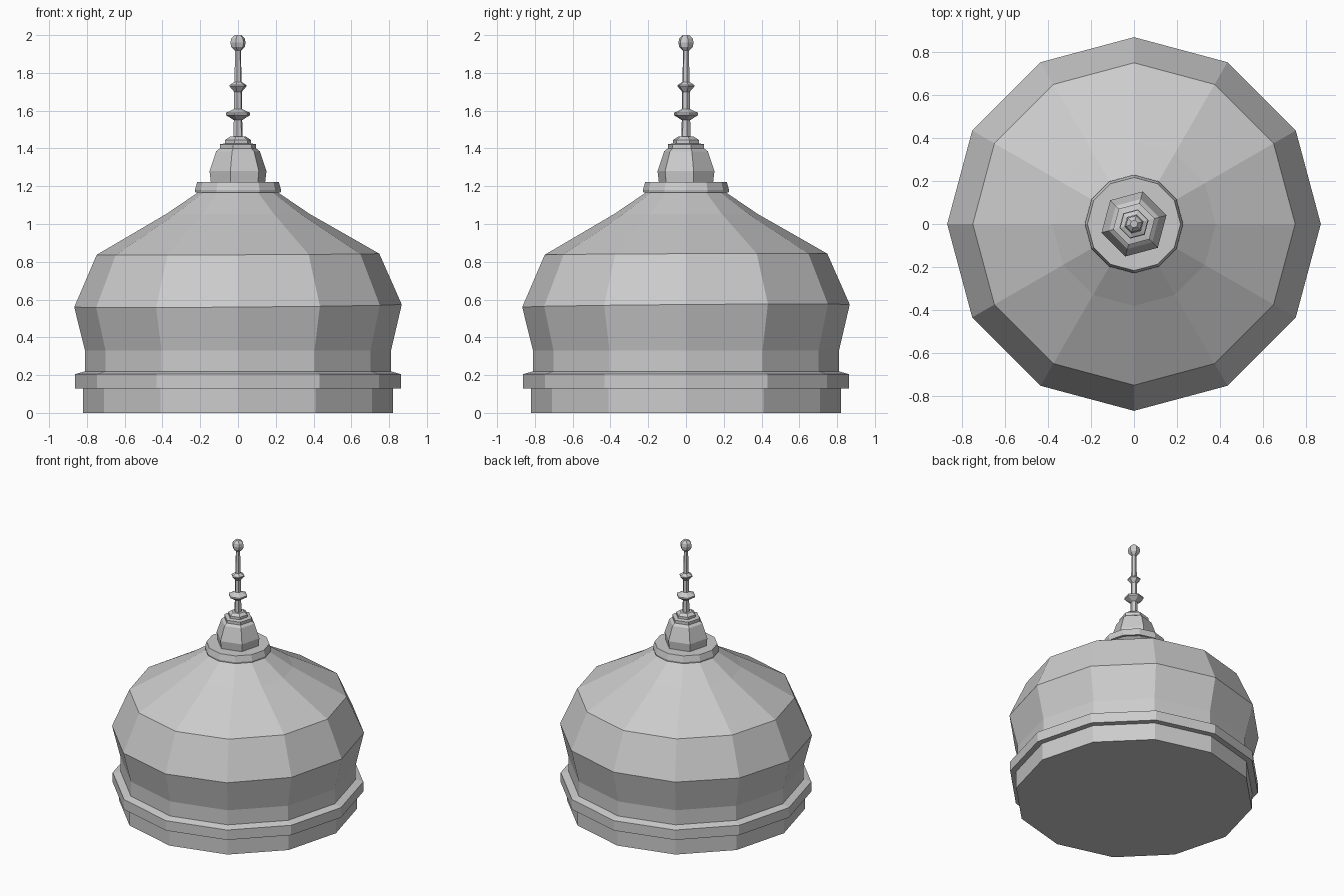
import bpy, bmesh
from math import cos, sin, radians, tau

if "Cube" in bpy.data.objects:
    bpy.data.objects.remove(bpy.data.objects["Cube"])


def lathe(name, profile, sides, turn=0.0, tilt=None):
    """Flat-sided turned solid from (radius, height) pairs, capped at both ends."""
    tilt = tilt or {}
    bm = bmesh.new()
    rings = []
    for i, (r, z) in enumerate(profile):
        ring = []
        for k in range(sides):
            a = radians(turn) + tau * k / sides
            x, y = r * cos(a), r * sin(a)
            ring.append(bm.verts.new((x, y, z + tilt.get(i, 0) * (x + y))))
        rings.append(ring)
    for low, high in zip(rings, rings[1:]):
        for k in range(sides):
            n = (k + 1) % sides
            bm.faces.new((low[k], low[n], high[n], high[k]))
    bm.faces.new(rings[0][::-1])
    bm.faces.new(rings[-1])
    mesh = bpy.data.meshes.new(name)
    bm.to_mesh(mesh)
    bm.free()
    obj = bpy.data.objects.new(name, mesh)
    bpy.context.collection.objects.link(obj)
    return obj


# Twelve-sided drum, moulding and bulging dome (slightly uneven rim)
lathe("dome", [(0.82, 0), (0.82, 0.13), (0.862, 0.13), (0.862, 0.205),
               (0.81, 0.22), (0.81, 0.33), (0.867, 0.567), (0.748, 0.84),
               (0.38, 1.053), (0.20, 1.175)], 12, tilt={6: 0.008, 7: 0.004})

# Twelve-sided collar on the dome's top
lathe("collar", [(0.226, 1.168), (0.228, 1.18), (0.216, 1.222)], 12)

# Six-sided lantern cap
lathe("lantern", [(0.148, 1.215), (0.156, 1.28), (0.12, 1.385),
                  (0.10, 1.40), (0.10, 1.422), (0.07, 1.427),
                  (0.07, 1.445), (0.045, 1.462)], 6, 15)

# Spire shaft with two pointed rings
lathe("spire", [(0.026, 1.455), (0.023, 1.55), (0.067, 1.577), (0.067, 1.588),
                (0.03, 1.605), (0.022, 1.61), (0.021, 1.70), (0.046, 1.728),
                (0.046, 1.735), (0.02, 1.752), (0.015, 1.93)], 6, 15)

# Finial ball
lathe("finial_ball", [(0.018, 1.918), (0.037, 1.938), (0.042, 1.96),
                      (0.037, 1.982), (0.018, 2.0)], 6, 15)
